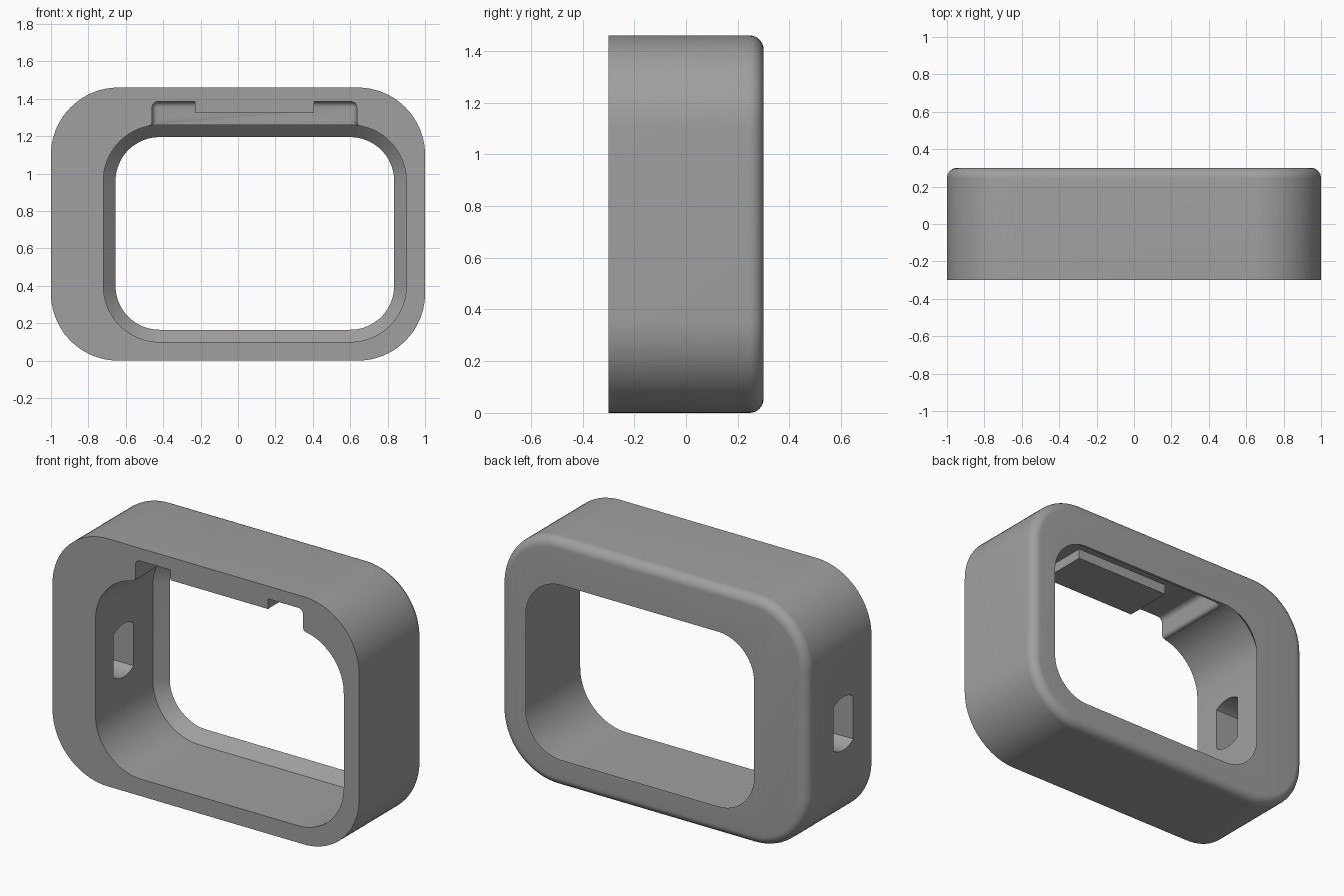
import bpy, bmesh, math

if "Cube" in bpy.data.objects:
    bpy.data.objects.remove(bpy.data.objects["Cube"])

FRONT, BACK = -0.30, 0.30


def arc(cx, cz, r, a0, a1, n):
    """Points on an arc in the XZ plane, angles in degrees."""
    out = []
    for i in range(n + 1):
        a = math.radians(a0 + (a1 - a0) * i / n)
        out.append((cx + r * math.cos(a), cz + r * math.sin(a)))
    return out


def rounded_rect(x0, x1, z0, z1, r, inset=0.0, n=20):
    pts = []
    for cx, cz, a in ((x1 - r, z1 - r, 0), (x0 + r, z1 - r, 90),
                      (x0 + r, z0 + r, 180), (x1 - r, z0 + r, 270)):
        pts += arc(cx, cz, r - inset, a, a + 90, n)
    return pts


def loft(name, rings):
    """Solid through matching rings of 3D points, capped at both ends."""
    bm = bmesh.new()
    rows = [[bm.verts.new(p) for p in ring] for ring in rings]
    n = len(rows[0])
    for a, b in zip(rows, rows[1:]):
        for i in range(n):
            j = (i + 1) % n
            bm.faces.new((a[i], a[j], b[j], b[i]))
    bm.faces.new(rows[0])
    bm.faces.new(rows[-1])
    bmesh.ops.recalc_face_normals(bm, faces=bm.faces)
    mesh = bpy.data.meshes.new(name)
    bm.to_mesh(mesh)
    bm.free()
    ob = bpy.data.objects.new(name, mesh)
    bpy.context.collection.objects.link(ob)
    return ob


def along_y(y, pts):
    return [(x, y, z) for x, z in pts]


def cut(target, cutter):
    mod = target.modifiers.new("cut", 'BOOLEAN')
    mod.operation = 'DIFFERENCE'
    mod.solver = 'EXACT'
    mod.object = cutter
    bpy.context.view_layer.objects.active = target
    bpy.ops.object.modifier_apply(modifier=mod.name)
    bpy.data.objects.remove(cutter)


# Frame body with a rounded back edge
FILLET = 0.055
rings = [along_y(FRONT, rounded_rect(-1, 1, 0, 1.46, 0.36))]
for k in range(9):
    a = math.radians(90 * k / 8)
    rings.append(along_y(BACK - FILLET + FILLET * math.sin(a),
                         rounded_rect(-1, 1, 0, 1.46, 0.36, FILLET * (1 - math.cos(a)))
                         ))
frame = loft("frame", rings)

# Off-centre opening, narrowing in a chamfer at the back
opening = loft("opening_cutter", [
    along_y(y, rounded_rect(-0.72, 0.90, 0.10, 1.26, 0.30, e))
    for y, e in ((-0.5, 0), (0.235, 0), (BACK, 0.065), (0.5, 0.065))])
cut(frame, opening)


# Recess above the opening: rounded top corners, flared lower corners
def recess_profile(e):
    cx, half, top = 0.0875, 0.5475 - e, 1.385 - e
    r, f = max(0.032 - e, 0.002), 0.02 + e
    right = [(half + f, 1.235)]
    right += arc(half + f, 1.255 + f, f, 270, 180, 5)
    right += arc(half - r, top - r, r, 0, 90, 6)
    return [(cx + x, z) for x, z in right] + [(cx - x, z) for x, z in reversed(right)]


rings = [along_y(-0.5, recess_profile(0))]
for k in range(6):
    a = math.radians(90 * k / 5)
    rings.append(along_y(0.17 + 0.03 * math.sin(a),
                         recess_profile(0.03 * (1 - math.cos(a)))))
recess = loft("recess_cutter", rings)

# Tab left standing at the front of the recess
tab_outline = [(-0.23, 1.325), (0.405, 1.325), (0.405, 1.5), (-0.23, 1.5)]
cut(recess, loft("tab_space", [along_y(y, tab_outline) for y in (-0.7, 0.0)]))
cut(frame, recess)

# Flat-sided round hole through the left wall
half_w, rad, hy, hz = 0.093, 0.157, -0.037, 0.68
t = math.degrees(math.acos(half_w / rad))
hole = arc(hy, hz, rad, t, 180 - t, 14) + arc(hy, hz, rad, 180 + t, 360 - t, 14)
cut(frame, loft("hole_cutter", [[(x, y, z) for y, z in hole] for x in (-1.2, -0.5)]))

# Single grey colour
grey = bpy.data.materials.new("grey")
grey.diffuse_color = (0.35, 0.35, 0.35, 1)
grey.use_nodes = True
grey.node_tree.nodes["Principled BSDF"].inputs["Base Color"].default_value = grey.diffuse_color
frame.data.materials.clear()
frame.data.materials.append(grey)
for p in frame.data.polygons:
    p.material_index = 0

bpy.ops.object.select_all(action='DESELECT')
frame.select_set(True)
bpy.context.view_layer.objects.active = frame
bpy.ops.object.shade_smooth_by_angle(angle=math.radians(30))
